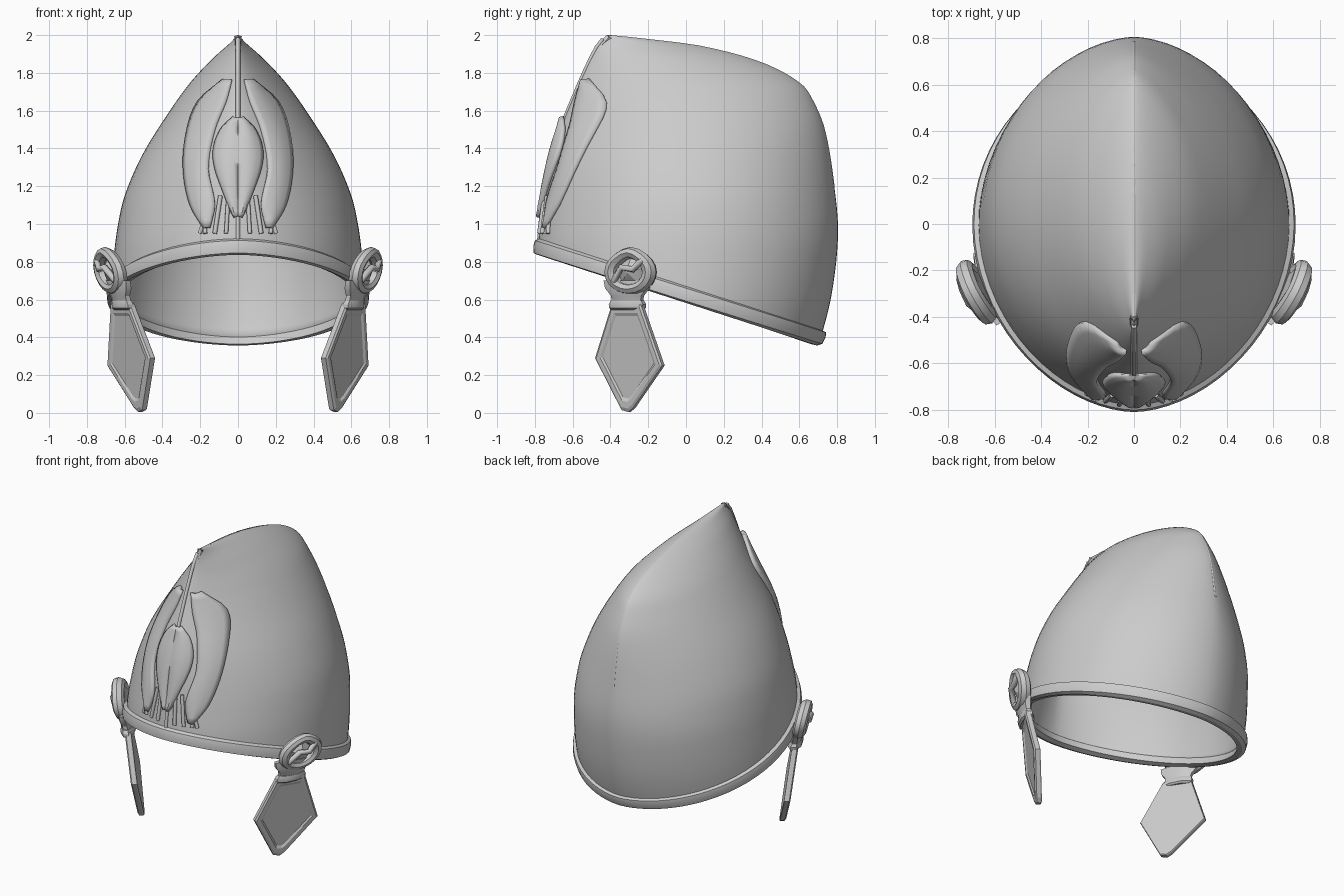
import bpy, bmesh, math
from math import sin, cos, pi, copysign
from mathutils import Vector

if "Cube" in bpy.data.objects:
    bpy.data.objects.remove(bpy.data.objects["Cube"])

steel = bpy.data.materials.new("plain steel grey")
steel.use_nodes = True
GREY = (0.6, 0.6, 0.6, 1)
steel.diffuse_color = GREY
steel.node_tree.nodes["Principled BSDF"].inputs["Base Color"].default_value = GREY

# Silhouette profiles: (height, value)
FRONT = [(.3, -.80), (.85, -.785), (1.1, -.755), (1.4, -.70), (1.69, -.59), (1.95, -.468), (2, -.42)]
BACK = [(.3, .67), (.42, .72), (.65, .775), (.95, .805), (1.2, .785), (1.5, .735), (1.65, .675),
        (1.75, .60), (1.86, .39), (1.945, .07), (1.985, -.25), (2, -.40)]
WIDTH = [(.3, .66), (.6, .67), (.85, .655), (1, .635), (1.15, .6), (1.34, .52), (1.51, .42),
         (1.74, .26), (1.88, .13), (1.96, .04), (2, .004)]


def curve_at(table, z):
    """Smooth interpolation through a profile."""
    z = min(max(z, table[0][0]), table[-1][0])
    last = len(table) - 1
    i = next(k for k in range(last) if z <= table[k + 1][0])
    def slope(k):
        a, b = table[max(k - 1, 0)], table[min(k + 1, last)]
        return (b[1] - a[1]) / (b[0] - a[0])
    (z0, v0), (z1, v1) = table[i], table[i + 1]
    h = z1 - z0
    t = (z - z0) / h
    return (v0 * (1 + 2 * t) * (1 - t) ** 2 + v1 * t * t * (3 - 2 * t)
            + h * t * (1 - t) * (slope(i) * (1 - t) - slope(i + 1) * t))


def section(z):
    """Middle, half length, half width and roundness of a level slice."""
    f, b = curve_at(FRONT, z), curve_at(BACK, z)
    return (f + b) / 2, (b - f) / 2, curve_at(WIDTH, z), .56 + .2 * min(max(z - .9, 0), 1)


def shell_point(angle, s, lift=0):
    """Point on the bowl: s runs from the slanted rim (0) to the peak (1)."""
    z = 1.0
    for _ in range(12):
        mid, half, w, m = section(z)
        y = mid - half * cos(angle)
        z = (1 - s) * (.60 - .324 * y + lift) + s * 2
    return Vector((w * copysign(abs(sin(angle)) ** (2 * m), sin(angle)), y, z))


def front_point(x, z, off):
    """Point on the front of the bowl above (x, z), pushed out a little."""
    mid, half, w, m = section(z)
    t = min(abs(x) / w, 1)
    u = math.sqrt(1 - t ** (1 / m))
    return Vector((x + copysign(off * .5, x) * (abs(x) > .01), mid - half * u - off, z))


def finish(ob, angle=30, mirror=False):
    ob.data.materials.append(steel)
    if mirror:
        ob.modifiers.new("mirror", 'MIRROR')
    if ob.type == 'MESH':
        bpy.ops.object.select_all(action='DESELECT')
        ob.select_set(True)
        bpy.context.view_layer.objects.active = ob
        bpy.ops.object.shade_smooth_by_angle(angle=math.radians(angle))
    return ob


def grid(name, nu, nv, f, wrap_u=False, wrap_v=False, thick=0, offset=-1, angle=30, mirror=False, caps=False):
    """Skin a grid of points f(i, j)."""
    bm = bmesh.new()
    v = [[bm.verts.new(f(i, j)) for j in range(nv)] for i in range(nu)]
    for i in range(nu if wrap_u else nu - 1):
        for j in range(nv if wrap_v else nv - 1):
            k, l = (i + 1) % nu, (j + 1) % nv
            bm.faces.new((v[i][j], v[k][j], v[k][l], v[i][l]))
    if caps:
        bm.faces.new(v[0])
        bm.faces.new(v[-1])
    bmesh.ops.remove_doubles(bm, verts=bm.verts, dist=.0005)
    bmesh.ops.recalc_face_normals(bm, faces=bm.faces)
    me = bpy.data.meshes.new(name)
    bm.to_mesh(me)
    bm.free()
    ob = bpy.data.objects.new(name, me)
    bpy.context.collection.objects.link(ob)
    if thick:
        sol = ob.modifiers.new("thickness", 'SOLIDIFY')
        sol.thickness, sol.offset = thick, offset
    return finish(ob, angle, mirror)


def tube(name, points, radius, mirror=False):
    cu = bpy.data.curves.new(name, 'CURVE')
    cu.dimensions, cu.bevel_depth, cu.bevel_resolution = '3D', radius, 1
    cu.use_fill_caps = True
    sp = cu.splines.new('POLY')
    sp.points.add(len(points) - 1)
    for p, co in zip(sp.points, points):
        p.co = (*co, 1)
    ob = bpy.data.objects.new(name, cu)
    bpy.context.collection.objects.link(ob)
    return finish(ob, mirror=mirror)


# Bowl
N, R = 72, 44
grid("helmet_bowl", N, R, lambda i, j: shell_point(2 * pi * i / N, 1 - (1 - j / (R - 1)) ** 1.8),
     wrap_u=True, thick=.025, angle=35)

# Rolled rim band
BAND = [(-.01, -.035), (-.018, .0), (-.008, .022), (.03, .026), (.06, .02), (.07, .0), (.03, -.03)]


def rim(i, j):
    lift, out = BAND[j]
    p = shell_point(2 * pi * i / N, 0, lift)
    return p + Vector((p.x, p.y, 0)).normalized() * out


grid("rim_band", N, len(BAND), rim, wrap_u=True, wrap_v=True)

# Raised ridge on the nose line and the crown
zs = [.92 + 1.06 * k / 24 for k in range(25)]
tube("front_ridge", [Vector((0, curve_at(FRONT, z) + .002, z)) for z in zs], .012)
zs = [1.2 + .79 * (1 - (1 - k / 30) ** 2) for k in range(31)]
tube("crown_ridge", [Vector((0, curve_at(BACK, z) - .006, z - .008)) for z in zs], .01)

# Relief on the brow: pairs of curved leaves
OUTER = [(.98, .17), (1.1, .245), (1.3, .28), (1.5, .26), (1.65, .20), (1.76, .07)]
INNER = [(.98, .15), (1.1, .12), (1.3, .155), (1.5, .12), (1.65, .06), (1.76, .03)]
DROP = [(1.04, .01), (1.15, .06), (1.3, .115), (1.4, .12), (1.5, .08), (1.56, .015)]


def leaf(name, low, high, near, far, off):
    def f(i, j):
        z = low + (high - low) * i / 20
        a, b = near(z), far(z)
        t = j / 6
        return front_point(a + (b - a) * t, z, off + .012 * sin(pi * t))
    grid(name, 21, 7, f, thick=.03, offset=0, mirror=True)


leaf("brow_leaf", .98, 1.76, lambda z: curve_at(INNER, z), lambda z: curve_at(OUTER, z), .002)
leaf("centre_drop", 1.04, 1.56, lambda z: .002, lambda z: curve_at(DROP, z), .004)
for k, (x0, x1, top) in enumerate([(.06, .05, 1.12), (.12, .09, 1.15), (.20, .15, 1.1), (.17, .22, 1.5)]):
    pts = [front_point(x0 + (x1 - x0) * t / 8, .95 + (top - .95) * t / 8, .006) for t in range(9)]
    tube(f"brow_strand_{k + 1}", pts, .012, mirror=True)


# Cheek pieces: y along the side, z up, d outward
def cheek(y, z, d, slope=.66):
    x = .62 - .1 * max(.58 - z, 0) / .57 + max(z - .58, 0) * .22 + slope * (y + .30)
    return Vector((x + d * .84, y - d * .54, z))


PLATE = [(-.385, .58), (-.475, .29), (-.335, .015), (-.30, .005), (-.275, .025), (-.12, .25), (-.235, .58)]
LAYERS = [(.98, -.02), (1, -.012), (1, .012), (.94, .02), (.82, .02), (.76, .012)]


def plate(i, j):
    s, d = LAYERS[i]
    y, z = PLATE[j]
    return cheek(-.30 + (y + .30) * s, .30 + (z - .30) * s, d)


grid("cheek_plate", len(LAYERS), len(PLATE), plate, wrap_v=True, caps=True, mirror=True, angle=15)


# Strap and collar above each plate: stacked rounded sections
def stack(name, levels):
    def f(i, j):
        z, half, d = levels[i]
        a = 2 * pi * (j + .5) / 8
        return cheek(-.31 + half * 1.08 * cos(a), z, d * 1.08 * sin(a), .5)
    grid(name, len(levels), 8, f, wrap_v=True, caps=True, mirror=True)


stack("collar", [(.545, .075, .03), (.555, .088, .042), (.575, .09, .042), (.595, .08, .035)])
stack("strap", [(.58, .075, .03), (.62, .08, .035), (.66, .11, .04), (.70, .12, .03)])


# Knotted ring with a peaked boss
def ring(i, j):
    a, b = 2 * pi * i / 20, 2 * pi * j / 8
    r = .10 + .034 * cos(b)
    peak = .015 * max(sin(a), 0) ** 8
    return cheek(-.285 + r * cos(a), .745 + (r + peak) * sin(a) * .9, .015 + .04 * sin(b), .5)


grid("hinge_ring", 20, 8, ring, wrap_u=True, wrap_v=True, mirror=True)


def boss(i, j):
    a = 2 * pi * j / 5 + pi / 2
    r, d = [(.085, -.02), (.08, .01), (.04, .035), (.005, .05)][i]
    return cheek(-.285 + r * cos(a), .745 + r * sin(a), d, .5)


grid("hinge_boss", 4, 5, boss, wrap_v=True, caps=True, mirror=True, angle=10)
tube("hinge_knot", [cheek(-.36, .70, .04, .5), cheek(-.31, .77, .06, .5), cheek(-.25, .76, .06, .5),
                    cheek(-.21, .81, .04, .5)], .018, mirror=True)
